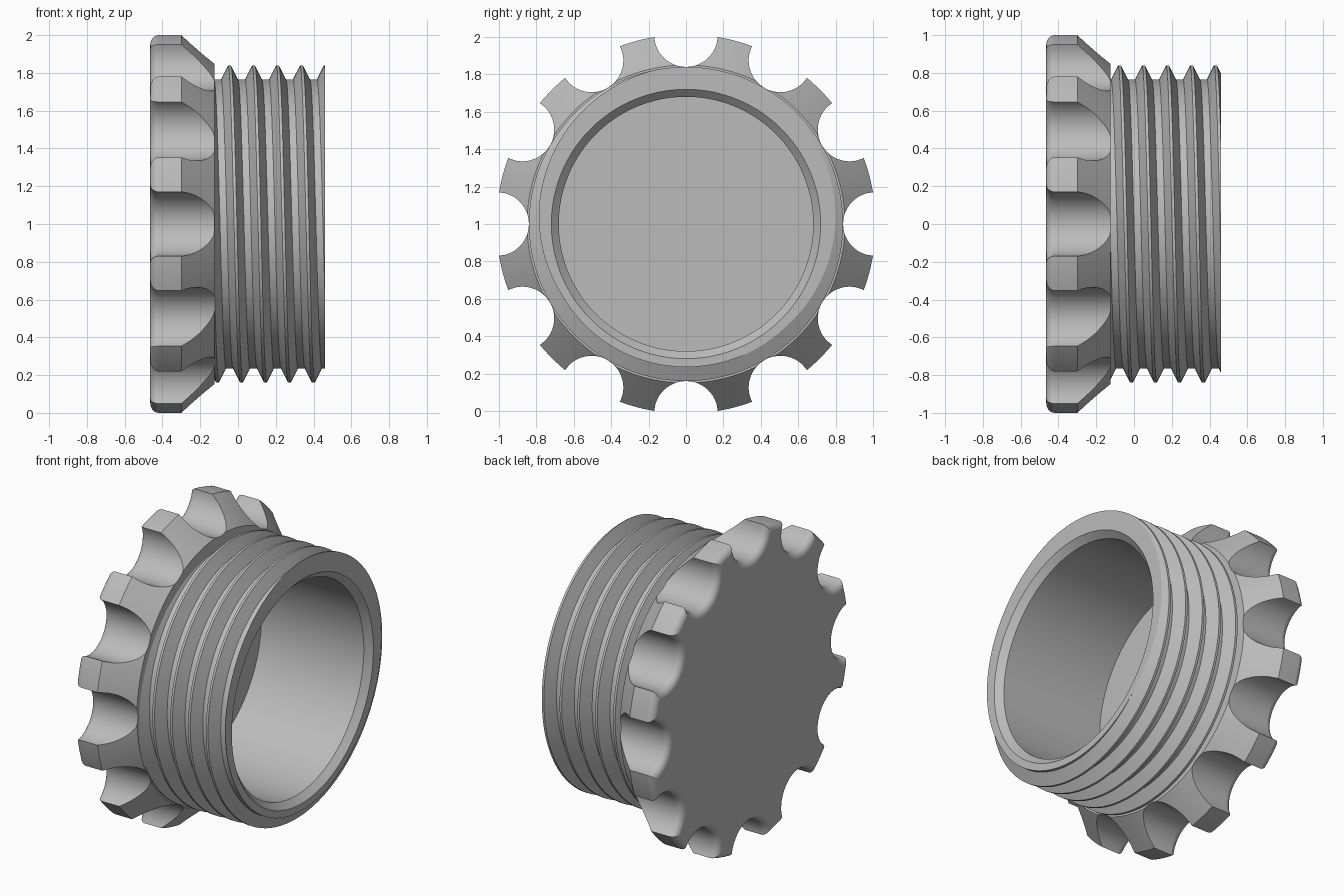
import bpy, bmesh
from math import sin, cos, pi, acos, atan2, hypot

cube = bpy.data.objects.get("Cube")
if cube:
    bpy.data.objects.remove(cube)

grey = bpy.data.materials.new("plain_grey")
grey.use_nodes = True
colour = (0.5, 0.5, 0.5, 1)
grey.diffuse_color = colour
grey.node_tree.nodes["Principled BSDF"].inputs["Base Color"].default_value = colour

BACK, CAP_FRONT, MOUTH, FLOOR = -0.465, -0.125, 0.46, -0.31


def polar(x, r, a):
    """Point at radius r and angle a around the part's x axis."""
    return (x, -r * sin(a), 1 + r * cos(a))


def skin(name, rings, closed):
    """Join equally long rings of points with quads."""
    bm = bmesh.new()
    grid = [[bm.verts.new(p) for p in ring] for ring in rings]
    n = len(grid[0])
    for a, b in zip(grid, grid[1:]):
        for i in range(n if closed else n - 1):
            j = (i + 1) % n
            bm.faces.new((a[i], a[j], b[j], b[i]))
    if closed:
        bm.faces.new(grid[0])
        bm.faces.new(grid[-1])
    bmesh.ops.remove_doubles(bm, verts=bm.verts, dist=1e-5)
    bmesh.ops.recalc_face_normals(bm, faces=bm.faces)
    mesh = bpy.data.meshes.new(name)
    bm.to_mesh(mesh)
    bm.free()
    mesh.materials.append(grey)
    obj = bpy.data.objects.new(name, mesh)
    bpy.context.collection.objects.link(obj)
    bpy.ops.object.select_all(action="DESELECT")
    obj.select_set(True)
    bpy.context.view_layer.objects.active = obj
    bpy.ops.object.shade_smooth_by_angle(angle=pi / 7)
    obj.modifiers.new("flat_face_normals", "WEIGHTED_NORMAL").keep_sharp = True
    return obj


# Grip cap: twelve scooped notches, outline shrunk by d for the rounded back edge
TEETH, TIP, SCOOP_AT, SCOOP = 12, 1.014, 1.01, 0.17


def outline(d):
    tip, scoop = TIP - d, SCOOP + d
    end = acos((SCOOP_AT ** 2 + scoop ** 2 - tip ** 2) / (2 * SCOOP_AT * scoop))
    step = 2 * pi / TEETH
    points = []
    for k in range(TEETH):
        for i in range(25):
            t = end * (i / 12 - 1)
            u, v = SCOOP_AT - scoop * cos(t), scoop * sin(t)
            points.append((hypot(u, v), k * step + atan2(v, u)))
        corner = atan2(v, u)
        for i in range(1, 6):
            points.append((tip, k * step + corner + (step - 2 * corner) * i / 6))
    return points


FILLET, CONE_BASE = 0.045, 0.85
cap = []
for i in range(7):
    a = pi / 2 * (1 - i / 6)
    x = BACK + FILLET * (1 - sin(a))
    cap.append([polar(x, r, t) for r, t in outline(FILLET * (1 - cos(a)))])


def cone_x(r):
    return min(CAP_FRONT, CAP_FRONT - 0.175 * (r - CONE_BASE) / (TIP - CONE_BASE))


edge = outline(0)
cap.append([polar(cone_x(r), r, t) for r, t in edge])
cap.append([polar(CAP_FRONT, min(r, CONE_BASE), t) for r, t in edge])
cap.append([polar(CAP_FRONT, 0.72, t) for r, t in edge])
cap.append([polar(FLOOR - 0.01, 0.72, t) for r, t in edge])
skin("grip_cap", cap, True)

# Threaded sleeve: helical ridge trimmed at both ends, with a chamfered bore
PITCH, ROOT, CREST, FLAT, FOOT = 0.127, 0.765, 0.84, 0.0075, 0.045
START, STEPS = -0.14, 160


def thread_radius(x, first):
    off = abs((x - first + PITCH / 2) % PITCH - PITCH / 2)
    f = max(0, min(1, (FOOT - off) / (FOOT - FLAT)))
    return ROOT + (CREST - ROOT) * f


rows = []
for s in range(STEPS + 1):
    turn = s / STEPS
    first = -0.045 + PITCH * turn
    profile = [(FLOOR - 0.005, 0), (FLOOR - 0.005, 0.7), (START, 0.7)]
    for k in range(-4, 7):
        for off in (-FOOT, -FLAT, FLAT, FOOT):
            x = max(START, min(MOUTH, first + k * PITCH + off))
            profile.append((x, thread_radius(x, first)))
    profile += [(MOUTH, 0.72), (MOUTH - 0.04, 0.68), (FLOOR, 0.68), (FLOOR, 0)]
    rows.append([polar(x, r, turn * 2 * pi) for x, r in profile])
skin("threaded_sleeve", rows, False)
